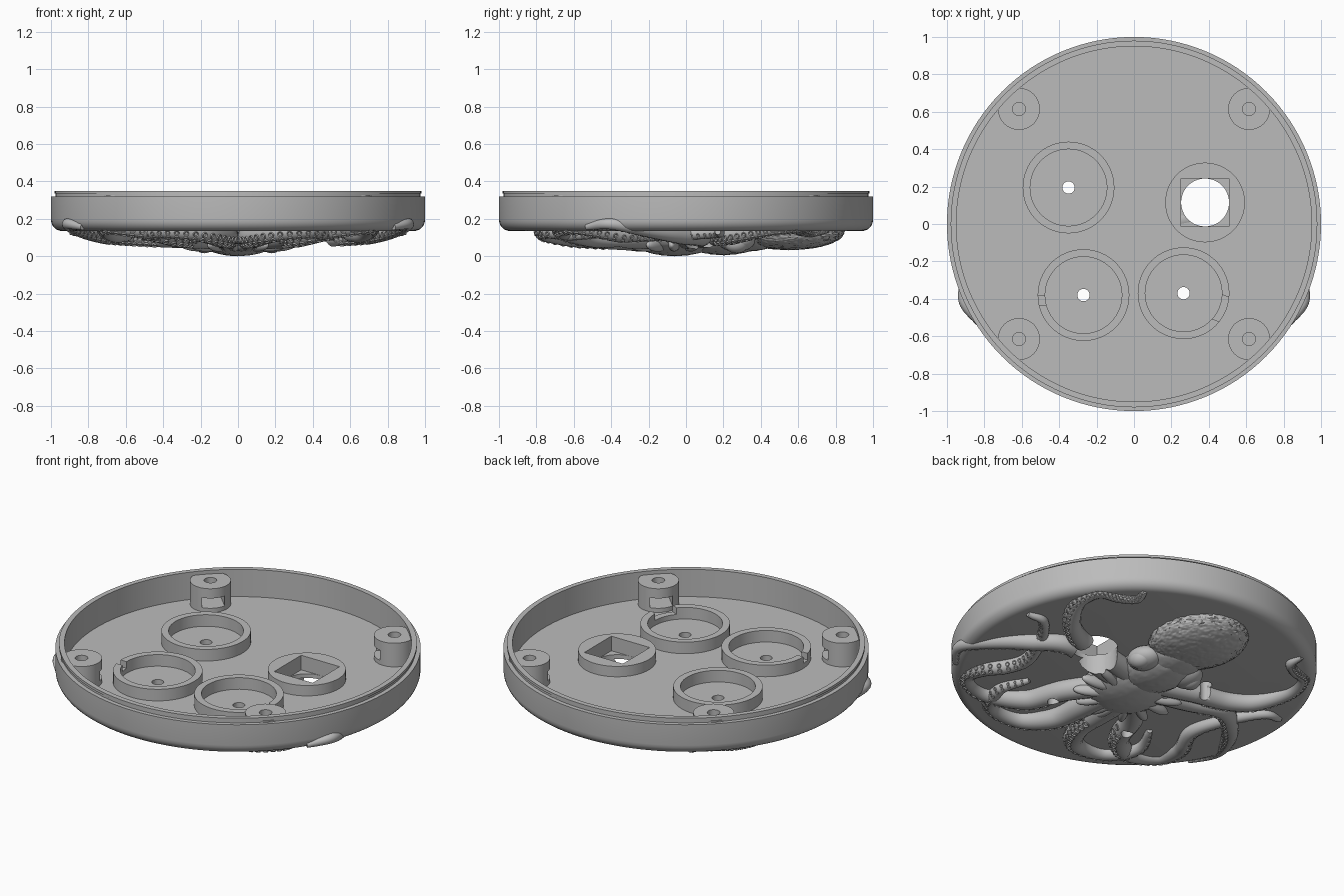
import bpy, bmesh, math
from mathutils import Vector, Matrix, noise

if "Cube" in bpy.data.objects:
    bpy.data.objects.remove(bpy.data.objects["Cube"])

grey = bpy.data.materials.new("plain grey")
grey.use_nodes = True
grey.diffuse_color = (0.5, 0.5, 0.5, 1)
grey.node_tree.nodes["Principled BSDF"].inputs["Base Color"].default_value = (0.5, 0.5, 0.5, 1)


def make(name, bm):
    bmesh.ops.recalc_face_normals(bm, faces=bm.faces)
    mesh = bpy.data.meshes.new(name)
    bm.to_mesh(mesh)
    bm.free()
    mesh.materials.append(grey)
    obj = bpy.data.objects.new(name, mesh)
    bpy.context.collection.objects.link(obj)
    return obj


def lathe(name, profile, at=(0, 0), steps=64):
    bm = bmesh.new()
    vs = [bm.verts.new((r, 0, z)) for r, z in profile]
    es = [bm.edges.new((vs[i - 1], vs[i])) for i in range(len(vs))]
    bmesh.ops.spin(bm, geom=vs + es, cent=(0, 0, 0), axis=(0, 0, 1),
                   angle=math.tau, steps=steps)
    bmesh.ops.remove_doubles(bm, verts=bm.verts, dist=0.0005)
    bmesh.ops.translate(bm, verts=bm.verts, vec=(*at, 0))
    return make(name, bm)


def add_cylinder(bm, at, r, z0, z1, n=48):
    bmesh.ops.create_cone(bm, cap_ends=True, segments=n, radius1=r, radius2=r, depth=z1 - z0,
                          matrix=Matrix.Translation((*at, (z0 + z1) / 2)))


def add_box(bm, centre, size, turn=0):
    m = Matrix.Translation(centre) @ Matrix.Rotation(turn, 4, 'Z') @ Matrix.Diagonal((*size, 1))
    bmesh.ops.create_cube(bm, size=1, matrix=m)


def cut(obj, cutter):
    mod = obj.modifiers.new("cut", 'BOOLEAN')
    mod.object, mod.solver = cutter, 'EXACT'
    deps = bpy.context.evaluated_depsgraph_get()
    mesh = bpy.data.meshes.new_from_object(obj.evaluated_get(deps))
    obj.modifiers.clear()
    obj.data = mesh


def helper(bm, name):
    obj = make(name, bm)
    obj.hide_render = True
    return obj


def smooth(obj, degrees=35):
    bpy.ops.object.select_all(action='DESELECT')
    obj.select_set(True)
    bpy.context.view_layer.objects.active = obj
    bpy.ops.object.shade_smooth_by_angle(angle=math.radians(degrees))


def press_flat(obj):
    # keep relief parts below the inner floor
    for v in obj.data.vertices:
        if math.hypot(v.co.x, v.co.y) < 0.96:
            v.co.z = min(v.co.z, 0.165)


FLOOR, RING_TOP = 0.185, 0.255
RINGS = {"ring_back": (-0.35, 0.195), "ring_front_right": (-0.27, -0.38),
         "ring_front_left": (0.265, -0.37)}
SQUARE = (0.38, 0.115)

# Cutters: through holes, square pocket
bm = bmesh.new()
add_cylinder(bm, SQUARE, 0.128, -0.1, 0.5)
for p in RINGS.values():
    add_cylinder(bm, p, 0.033, -0.1, 0.5, 24)
holes = helper(bm, "hole_cutter")
bm = bmesh.new()
add_box(bm, (*SQUARE, 0.31), (0.257, 0.257, 0.3))
pocket = helper(bm, "pocket_cutter")

# Dish with rounded lower edge and stepped lip
fillet = [(0.94 + 0.06 * math.sin(a), 0.195 - 0.06 * math.cos(a))
          for a in (math.radians(15 * k) for k in range(7))]
dish = lathe("dish", [(0, 0.135)] + fillet + [(1, 0.32), (0.975, 0.32), (0.975, 0.335),
             (0.98, 0.335), (0.98, 0.35), (0.95, 0.35), (0.95, FLOOR), (0, FLOOR)], steps=128)
cut(dish, holes)
cut(dish, pocket)
smooth(dish, 30)

# Round holder rings, two of them notched
bm = bmesh.new()
add_box(bm, (-0.50, -0.41, 0.25), (0.09, 0.05, 0.07))
add_box(bm, (0.475, -0.455, 0.25), (0.12, 0.14, 0.07), math.radians(-23))
notch = helper(bm, "notch_cutter")
for name, p in RINGS.items():
    ring = lathe(name, [(0.205, 0.17), (0.245, 0.17), (0.245, RING_TOP), (0.205, RING_TOP)], p)
    cut(ring, notch)
    smooth(ring)

# Pad around the square socket
bm = bmesh.new()
add_cylinder(bm, SQUARE, 0.213, 0.17, 0.248, 64)
pad = make("square_socket_pad", bm)
cut(pad, holes)
cut(pad, pocket)
smooth(pad)

# Screw posts with a nut slot facing the middle
for sx in (-1, 1):
    for sy in (-1, 1):
        p = (0.615 * sx, 0.615 * sy)
        bm = bmesh.new()
        add_cylinder(bm, p, 0.112, 0.17, 0.328)
        post = make("screw_post", bm)
        bm = bmesh.new()
        add_cylinder(bm, p, 0.035, 0.23, 0.5, 24)
        bore = helper(bm, "bore_cutter")
        bm = bmesh.new()
        add_box(bm, (p[0] * 0.95, p[1] * 0.95, 0.24), (0.19, 0.125, 0.06), math.atan2(sy, sx))
        slot = helper(bm, "slot_cutter")
        for c in (bore, slot):
            cut(post, c)
            bpy.data.objects.remove(c)
        smooth(post)


# Octopus relief on the underside
def blob(name, centre, size, bump=0.0, turn=0, detail=4):
    bm = bmesh.new()
    bmesh.ops.create_icosphere(bm, subdivisions=detail, radius=1)
    if bump:
        for v in bm.verts:
            v.co *= 1 - bump * abs(noise.noise(v.co * 8)) - bump * abs(noise.noise(v.co * 15))
    m = Matrix.Translation(centre) @ Matrix.Rotation(turn, 4, 'Z') @ Matrix.Diagonal((*size, 1))
    bmesh.ops.transform(bm, matrix=m, verts=bm.verts)
    obj = make(name, bm)
    cut(obj, holes)
    press_flat(obj)
    smooth(obj, 60)


blob("mantle", (0, 0.55, 0.13), (0.26, 0.3, 0.098), 0.04, 0, 6)
blob("neck", (0, 0.33, 0.125), (0.18, 0.2, 0.1), 0.03, 0, 5)
blob("head", (0, 0.2, 0.12), (0.19, 0.25, 0.115), 0.03, 0, 5)
blob("arm_web", (0, -0.06, 0.12), (0.24, 0.26, 0.12), 0.02, 0, 5)
for s in (-1, 1):
    blob("eye_socket", (0.15 * s, 0.27, 0.085), (0.085, 0.1, 0.062), 0, 0.3 * s)
    blob("eyeball", (0.18 * s, 0.27, 0.068), (0.055, 0.065, 0.052), 0, 0.3 * s)
    for k in range(5):
        a = math.radians(-85 + 26 * k)
        at = (s * 0.2 * math.cos(a), 0.2 * math.sin(a) - 0.04, 0.06)
        blob("web_fold", at, (0.11, 0.028, 0.035), 0, a if s > 0 else math.pi - a, 3)


def sample(points, n=10):
    # smooth path through the given points
    pts = [Vector((*p, 0)) for p in points]
    pts = [2 * pts[0] - pts[1]] + pts + [2 * pts[-1] - pts[-2]]
    out = []
    for i in range(1, len(pts) - 2):
        a, b, c, d = pts[i - 1:i + 3]
        for t in (k / n for k in range(n)):
            out.append(0.5 * (2 * b + (c - a) * t + (2 * a - 5 * b + 4 * c - d) * t * t
                              + (3 * b - a - 3 * c + d) * t ** 3))
    return out + [pts[-2]]


def arm(name, points, mirror, thick):
    path = [Vector((p.x * mirror, p.y, 0)) for p in sample(points)]
    last = len(path) - 1
    radius = [thick * (1 - i / last) ** 0.7 + 0.016 for i in range(last + 1)]
    # the arms follow a shallow bowl and lie against the dish
    for p, r in zip(path, radius):
        p.z = max(0.02 + 0.125 * p.xy.length ** 3 + r, 0.14 - 0.6 * r)
    # tapered tube
    bm, rings, frames = bmesh.new(), [], []
    for i, p in enumerate(path):
        tangent = (path[min(i + 1, last)] - path[max(i - 1, 0)]).normalized()
        across = tangent.cross(Vector((0, 0, 1))).normalized()
        up = across.cross(tangent)
        frames.append((across, up))
        rings.append([bm.verts.new(p + radius[i] * (across * math.cos(a) + up * math.sin(a)))
                      for a in (math.tau * k / 14 for k in range(14))])
    for a, b in zip(rings, rings[1:]):
        for k in range(14):
            bm.faces.new((a[k - 1], a[k], b[k], b[k - 1]))
    bm.faces.new(rings[0])
    bm.faces.new(rings[-1])
    obj = make(name, bm)
    cut(obj, holes)
    press_flat(obj)
    smooth(obj, 60)
    # two rows of cup shaped suckers
    bm = bmesh.new()
    for i in range(14, last, 2):
        across, up = frames[i]
        for lean in (0.3, 1.0):
            out = across * mirror * math.cos(lean) - up * math.sin(lean)
            at = path[i] + out * radius[i] * 0.97
            if (at.xy - Vector(SQUARE)).length < 0.16 or any(
                    (at.xy - Vector(p)).length < 0.055 for p in RINGS.values()):
                continue
            turn = out.to_track_quat('Z', 'Y').to_matrix().to_4x4()
            size = radius[i] * 0.34
            new = bmesh.ops.create_cone(bm, cap_ends=True, segments=10, radius1=size,
                                        radius2=size * 0.8, depth=size * 0.6,
                                        matrix=Matrix.Translation(at) @ turn)["verts"]
            tops = [f for f in {f for v in new for f in v.link_faces}
                    if len(f.verts) == 10 and f.normal.dot(out) > 0.5]
            bmesh.ops.inset_region(bm, faces=tops, thickness=size * 0.3, depth=-size * 0.3)
    smooth(make(name + "_suckers", bm), 40)


ARMS = {
    "upper_arm": ([(.12, .08), (.32, .13), (.52, .17), (.67, .27), (.76, .43),
                   (.73, .57), (.63, .62), (.55, .68), (.56, .76)], .046),
    "side_arm": ([(.12, 0), (.35, .04), (.56, .08), (.73, -.05), (.85, -.22),
                  (.91, -.4), (.83, -.53)], .05),
    "looped_arm": ([(.1, -.1), (.24, -.3), (.33, -.52), (.52, -.66), (.69, -.6),
                    (.69, -.43), (.6, -.22), (.67, 0), (.79, .17), (.9, .17)], .05),
    "front_arm": ([(.05, -.15), (.06, -.36), (.08, -.56), (.2, -.74), (.4, -.74),
                   (.5, -.55), (.43, -.38)], .058),
}
for name, (points, thick) in ARMS.items():
    for mirror in (-1, 1):
        arm(name, points, mirror, thick)

for c in (holes, pocket, notch):
    bpy.data.objects.remove(c)
